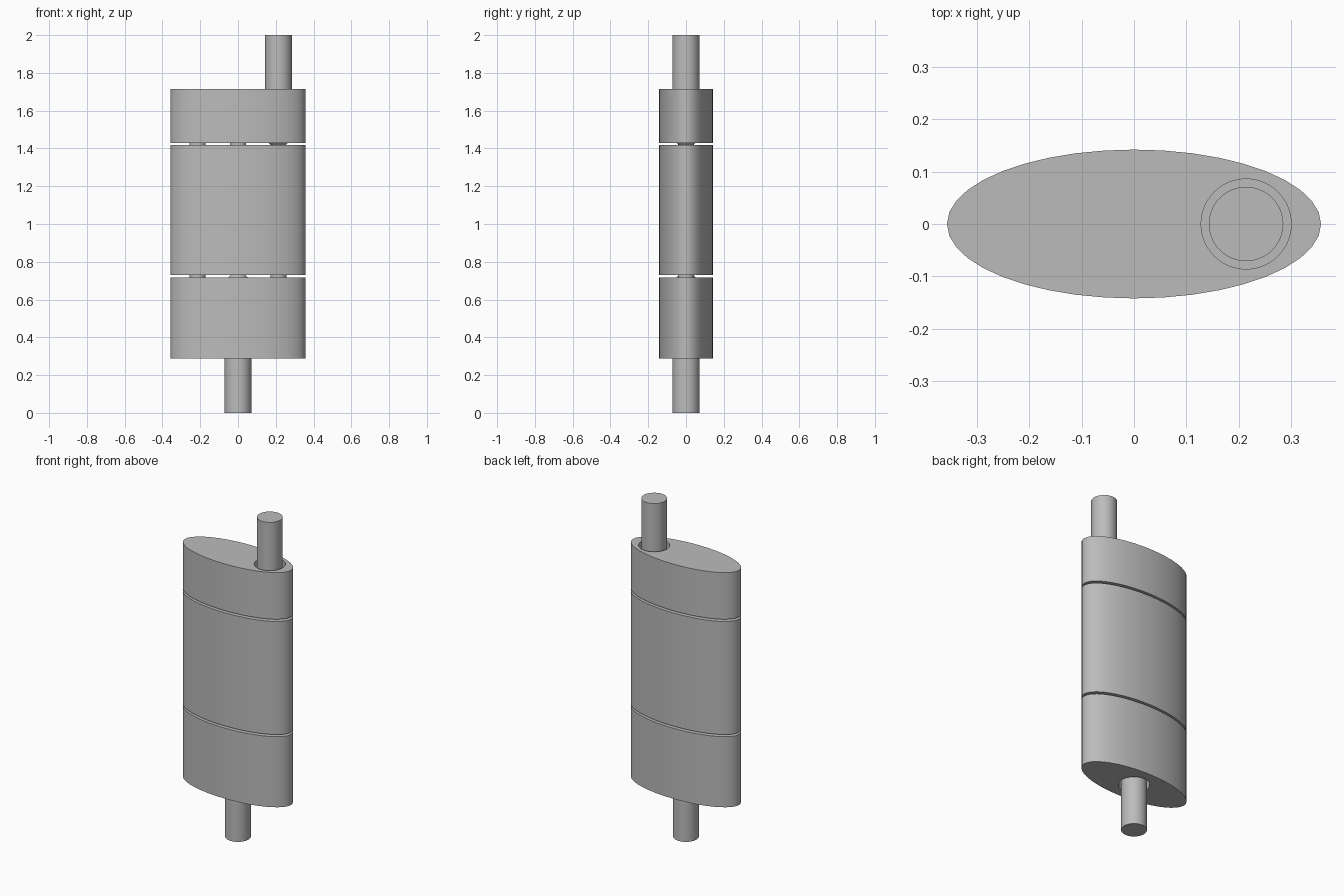
import bpy

cube = bpy.data.objects.get("Cube")
if cube:
    bpy.data.objects.remove(cube, do_unlink=True)

steel = bpy.data.materials.new("grey_steel")
steel.use_nodes = True
STEEL = (0.5, 0.5, 0.5, 1)
steel.diffuse_color = STEEL
steel.node_tree.nodes["Principled BSDF"].inputs["Base Color"].default_value = STEEL

HALF_X, HALF_Y = 0.357, 0.142
PIPE, SOCKET, LINK = 0.071, 0.086, 0.043
OFFSET = 0.214


def frustum(name, x, z0, z1, r0, r1=None, sides=48):
    """Upright round part between two heights."""
    bpy.ops.mesh.primitive_cone_add(vertices=sides, radius1=r0, radius2=r0 if r1 is None else r1,
                                    depth=z1 - z0, location=(x, 0, (z0 + z1) / 2))
    obj = bpy.context.object
    obj.name = name
    obj.data.materials.append(steel)
    return obj


def smooth(obj):
    bpy.ops.object.select_all(action='DESELECT')
    obj.select_set(True)
    bpy.context.view_layer.objects.active = obj
    bpy.ops.object.shade_smooth_by_angle()


def chamber(name, z0, z1):
    """Oval body section."""
    obj = frustum(name, 0, z0, z1, 1, sides=40)
    obj.scale = (HALF_X, HALF_Y, 1)
    bpy.ops.object.transform_apply(location=False, rotation=False, scale=True)
    return obj


def socket(body, x, z0, z1):
    """Round recess that leaves a slot around a pipe."""
    cutter = frustum(body.name + "_cutter", x, z0, z1, SOCKET)
    mod = body.modifiers.new("socket", 'BOOLEAN')
    mod.operation, mod.solver, mod.object = 'DIFFERENCE', 'EXACT', cutter
    bpy.context.view_layer.objects.active = body
    bpy.ops.object.modifier_apply(modifier=mod.name)
    bpy.data.objects.remove(cutter, do_unlink=True)


# Three oval chambers with narrow gaps between them
lower = chamber("lower_chamber", 0.287, 0.716)
middle = chamber("middle_chamber", 0.729, 1.417)
upper = chamber("upper_chamber", 1.43, 1.714)
socket(lower, 0, 0.2, 0.43)
socket(upper, OFFSET, 1.57, 1.8)

# Inlet and outlet pipes, seated at the bottom of their recesses
parts = [lower, middle, upper,
         frustum("inlet_pipe", 0, 0, 0.44, PIPE),
         frustum("outlet_pipe", OFFSET, 1.56, 2, PIPE)]

# Short links across the gaps; the one in line with each pipe is tapered
for i, x in enumerate((-OFFSET, 0, OFFSET)):
    low = 0.055 if x == 0 else LINK
    high = 0.055 if x > 0 else LINK
    parts.append(frustum(f"lower_link_{i + 1}", x, 0.712, 0.733, low, LINK * 0.8 if x == 0 else LINK))
    parts.append(frustum(f"upper_link_{i + 1}", x, 1.413, 1.434, LINK * 0.8 if x > 0 else LINK, high))

for part in parts:
    smooth(part)
